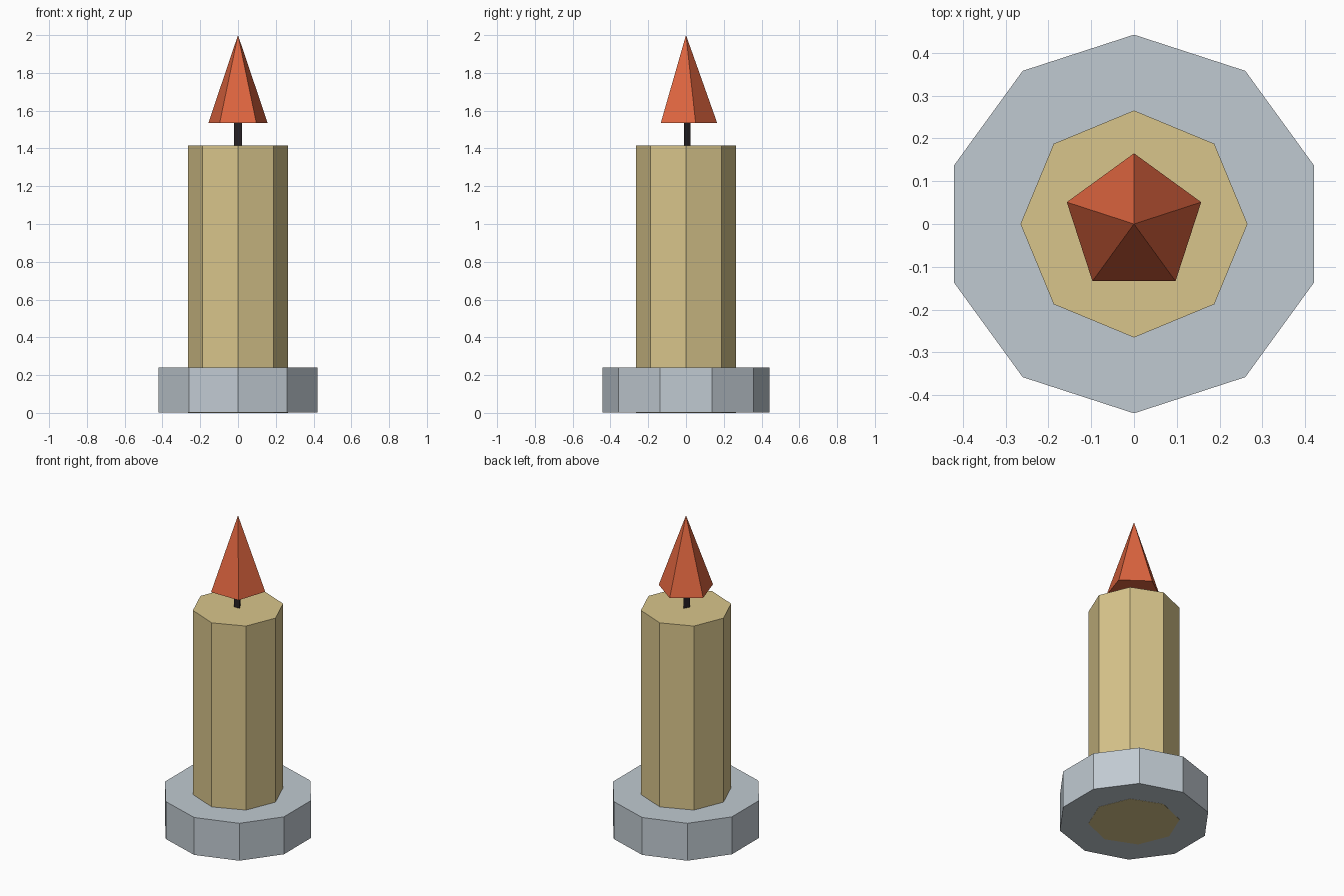
import bpy
import math

cube = bpy.data.objects.get("Cube")
if cube:
    bpy.data.objects.remove(cube, do_unlink=True)


def material(name, rgb):
    mat = bpy.data.materials.new(name)
    mat.use_nodes = True
    colour = (*rgb, 1.0)
    mat.diffuse_color = colour
    mat.node_tree.nodes["Principled BSDF"].inputs["Base Color"].default_value = colour
    return mat


def prism(name, sides, radius, bottom, top, mat, tip_radius=None):
    """Upright flat-sided prism or cone with one corner on +y."""
    bpy.ops.mesh.primitive_cone_add(
        vertices=sides, radius1=radius,
        radius2=radius if tip_radius is None else tip_radius,
        depth=top - bottom, location=(0, 0, (bottom + top) / 2))
    obj = bpy.context.object
    obj.name = name
    obj.data.materials.append(mat)
    return obj


pewter = material("pewter grey", (0.53, 0.59, 0.64))
wax = material("cream wax", (0.69, 0.56, 0.26))
char = material("charred wick", (0.02, 0.015, 0.018))
fire = material("orange flame", (0.73, 0.13, 0.05))

# Ten-sided dish, with the wax showing through its underside
prism("holder", 10, 0.442, 0.001, 0.24, pewter)
# Eight-sided candle
prism("candle_body", 8, 0.265, 0.0, 1.415, wax)
# Thin wick running up into the flame
prism("wick", 3, 0.023, 1.40, 1.56, char)
# Five-sided pointed flame
prism("flame", 5, 0.165, 1.535, 2.0, fire, tip_radius=0.0)
